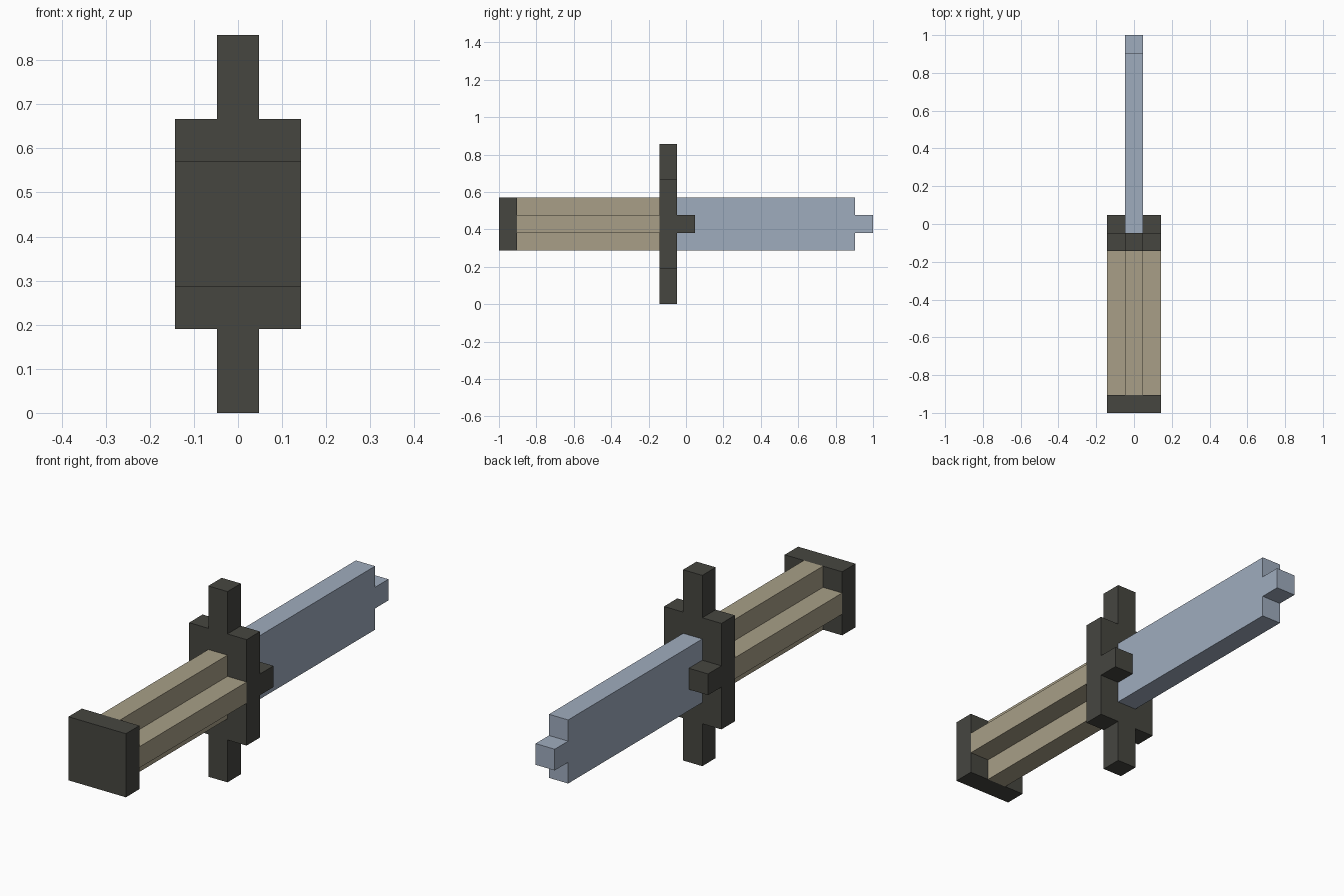
import bpy
import bmesh
from mathutils import Vector

if "Cube" in bpy.data.objects:
    bpy.data.objects.remove(bpy.data.objects["Cube"], do_unlink=True)

U = 2 / 21          # one block of the sword
MID = 4.5 * U       # height of the sword's long axis


def material(name, rgb):
    mat = bpy.data.materials.new(name)
    mat.use_nodes = True
    mat.diffuse_color = (*rgb, 1)
    bsdf = mat.node_tree.nodes["Principled BSDF"]
    bsdf.inputs["Base Color"].default_value = (*rgb, 1)
    bsdf.inputs["Roughness"].default_value = 0.8
    return mat


def prism(name, outline, to_point, extrude, mat):
    """Extrude a flat outline, measured in blocks, into a solid."""
    bm = bmesh.new()
    face = bm.faces.new([bm.verts.new(to_point(a, b)) for a, b in outline])
    result = bmesh.ops.extrude_face_region(bm, geom=[face], use_keep_orig=True)
    moved = [g for g in result["geom"] if isinstance(g, bmesh.types.BMVert)]
    bmesh.ops.translate(bm, verts=moved, vec=extrude)
    bmesh.ops.recalc_face_normals(bm, faces=bm.faces)
    mesh = bpy.data.meshes.new(name)
    bm.to_mesh(mesh)
    bm.free()
    mesh.materials.append(mat)
    obj = bpy.data.objects.new(name, mesh)
    bpy.context.collection.objects.link(obj)
    return obj


def along_y(name, outline, start, end, mat):
    """Prism with an x-z cross-section, running from block start to end."""
    return prism(name, outline,
                 lambda x, z: Vector((x * U, start * U - 1, MID + z * U)),
                 Vector((0, (end - start) * U, 0)), mat)


def rect(x0, x1, z0, z1):
    return [(x0, z0), (x1, z0), (x1, z1), (x0, z1)]


def cross(inner_x, inner_z, outer_x, outer_z):
    """Plus-shaped outline: a tall narrow bar over a short wide one."""
    quarter = [(inner_x, outer_z), (inner_x, inner_z), (outer_x, inner_z)]
    right = quarter + [(x, -z) for x, z in reversed(quarter)]
    return right + [(-x, z) for x, z in reversed(right)]


iron = material("dark iron", (0.061, 0.061, 0.051))
wood = material("pale wood", (0.392, 0.347, 0.242))
steel = material("blue steel", (0.347, 0.413, 0.515))

# Pommel and fluted grip
along_y("pommel", rect(-1.5, 1.5, -1.5, 1.5), 0, 1, iron)
along_y("grip", cross(0.5, 0.5, 1.5, 1.5), 1, 9, wood)

# Crossguard with a forward lug on each side of the blade
along_y("crossguard", cross(0.5, 2.5, 1.5, 4.5), 9, 10, iron)
for side, x in (("right", -1), ("left", 1)):
    along_y(side + "_guard_lug", rect(x - 0.5, x + 0.5, -0.5, 0.5), 10, 11, iron)

# Blade with a stepped tip, cut from its side profile
upper = [(10, 1.5), (20, 1.5), (20, 0.5), (21, 0.5)]
blade_profile = upper + [(y, -z) for y, z in reversed(upper)]
prism("blade", blade_profile,
      lambda y, z: Vector((-U / 2, y * U - 1, MID + z * U)),
      Vector((U, 0, 0)), steel)
